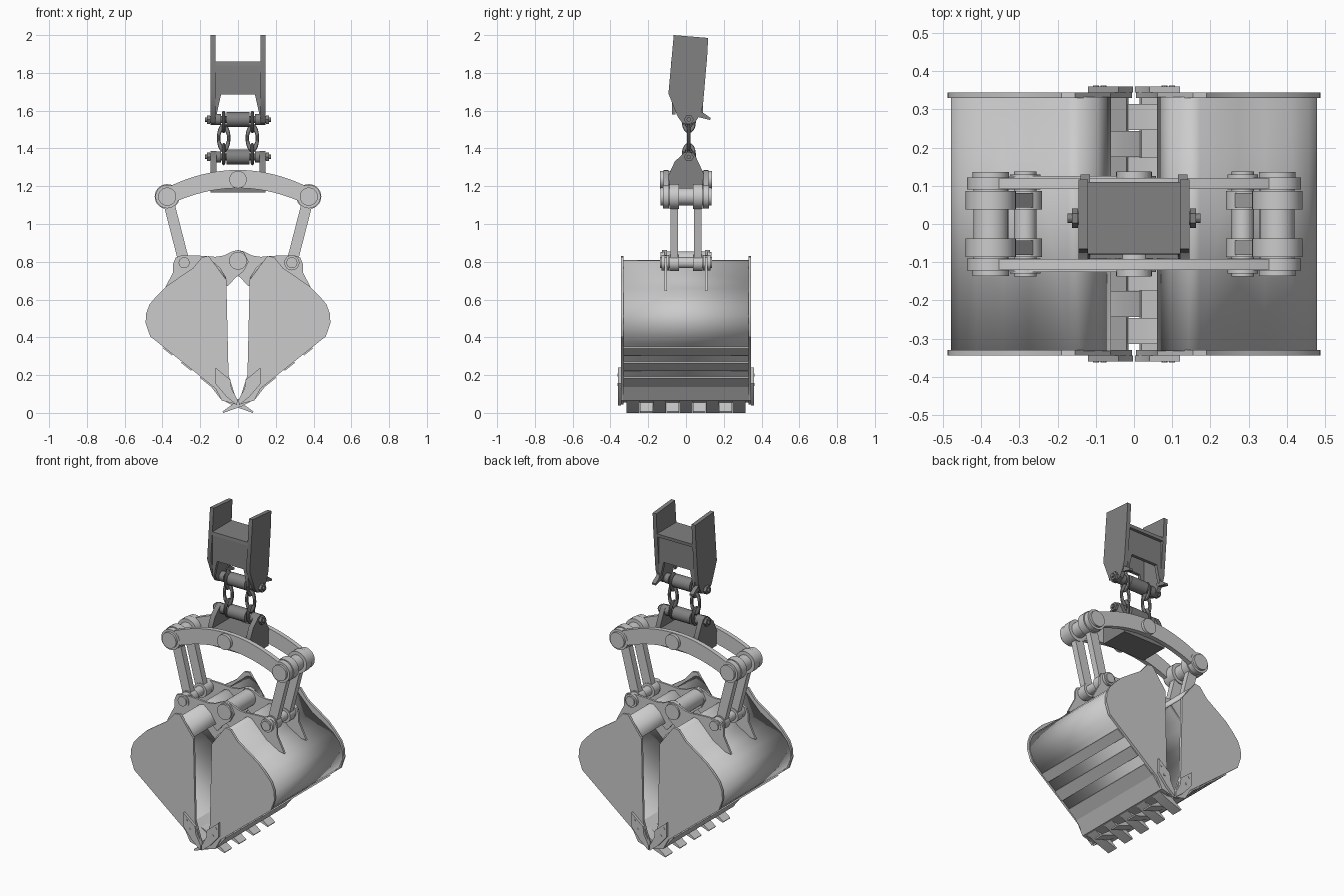
import bpy, bmesh
from math import pi, hypot, cos, sin
from mathutils import Vector

if "Cube" in bpy.data.objects:
    bpy.data.objects.remove(bpy.data.objects["Cube"])

dark = bpy.data.materials.new("dark_steel")
dark.diffuse_color = (0.22, 0.22, 0.22, 1)
dark.use_nodes = True
dark.node_tree.nodes["Principled BSDF"].inputs["Base Color"].default_value = dark.diffuse_color


def finish(name, bm, mat=None):
    bmesh.ops.recalc_face_normals(bm, faces=bm.faces)
    me = bpy.data.meshes.new(name)
    bm.to_mesh(me)
    bm.free()
    ob = bpy.data.objects.new(name, me)
    bpy.context.collection.objects.link(ob)
    if mat:
        me.materials.append(mat)
    return ob


def prism(name, pts, a, b, axis='y', sx=1, mat=None):
    """Extrude a profile (x,z along y / y,z along x) from a to b."""
    bm = bmesh.new()
    def put(p, t):
        return bm.verts.new((sx * p[0], t, p[1]) if axis == 'y' else (t, p[0], p[1]))
    v0, v1 = [put(p, a) for p in pts], [put(p, b) for p in pts]
    bm.faces.new(v0)
    bm.faces.new(v1)
    n = len(pts)
    for i in range(n):
        j = (i + 1) % n
        bm.faces.new((v0[i], v0[j], v1[j], v1[i]))
    return finish(name, bm, mat)


def box(name, x0, x1, y0, y1, z0, z1, mat=None):
    return prism(name, [(x0, z0), (x1, z0), (x1, z1), (x0, z1)], y0, y1, mat=mat)


def cyl(name, u, z, r, a, b, axis='y', mat=None, n=28):
    return prism(name, [(u + r * cos(2 * pi * i / n), z + r * sin(2 * pi * i / n)) for i in range(n)],
                 a, b, axis, mat=mat)


def ring(name, x, y, z, w, h, turn, mat):
    bpy.ops.mesh.primitive_torus_add(location=(x, y, z), rotation=(pi / 2, 0, turn), major_segments=28,
                                     minor_segments=10, major_radius=w, minor_radius=0.009)
    ob = bpy.context.object
    ob.name = name
    ob.scale = (1, h / w, 1)
    ob.data.materials.append(mat)


def strip(name, p, q, thick, a, b, sx):
    """Flat bar between two profile points, thickened downward."""
    d = Vector((q[0] - p[0], q[1] - p[1])).normalized() * thick
    prism(name, [p, q, (q[0] - d.y, q[1] + d.x), (p[0] - d.y, p[1] + d.x)], a, b, sx=sx)


# Upper hanger: two cheek plates with a hollow cross box
cheek = [(-0.065, 2.0), (0.117, 1.985), (0.113, 1.9), (0.09, 1.63), (0.075, 1.58), (0.05, 1.54),
         (0.015, 1.525), (-0.02, 1.535), (-0.045, 1.57), (-0.093, 1.69)]
for s in (-1, 1):
    prism("hanger_cheek", cheek, s * 0.12, s * 0.145, 'x', mat=dark)
    prism("hanger_tab", [(0.05, 1.58), (0.075, 1.6), (0.13, 1.562), (0.128, 1.55), (0.07, 1.565)],
          s * 0.115, s * 0.14, 'x', mat=dark)
prism("hanger_cross_top", [(-0.08, 1.84), (0.108, 1.84), (0.11, 1.86), (-0.078, 1.86)], -0.12, 0.12, 'x', mat=dark)
gusset = [(-0.12, 1.85), (-0.12, 1.58), (-0.113, 1.58), (-0.09, 1.685), (0.09, 1.685), (0.113, 1.58),
          (0.12, 1.58), (0.12, 1.85)]
prism("hanger_front_web", gusset, -0.075, -0.055, mat=dark)
prism("hanger_back_web", gusset, 0.07, 0.09, mat=dark)

# Hanger pins, sleeves and nuts
for z in (1.553, 1.355):
    y = 0.015
    cyl("hanger_pin", y, z, 0.018, -0.16, 0.16, 'x', dark)
    cyl("hanger_sleeve", y, z, 0.039, -0.06, 0.06, 'x', dark)
    for s in (-1, 1):
        cyl("pin_collar", y, z, 0.03, s * 0.09, s * 0.12, 'x', dark)
        cyl("pin_nut", y, z, 0.026, s * 0.147, s * 0.163, 'x', dark, 6)
        cyl("pin_end", y, z, 0.012, s * 0.16, s * 0.174, 'x', dark, 12)

# Chain links
for s in (-1, 1):
    x = s * 0.076
    ring("chain_link_top", x, 0.015, 1.54, 0.028, 0.045, pi / 2, dark)
    ring("chain_link_middle", x, 0.015, 1.455, 0.027, 0.058, 0, dark)
    ring("chain_link_bottom", x, 0.015, 1.37, 0.028, 0.045, pi / 2, dark)

# Lower hanger block with ears
box("swivel_block", -0.145, 0.145, -0.09, 0.09, 1.167, 1.27, dark)
ear = [(-0.09, 1.17), (0.09, 1.17), (0.092, 1.27), (0.055, 1.35), (0.04, 1.375), (0.015, 1.387),
       (-0.01, 1.377), (-0.06, 1.33), (-0.092, 1.26)]
for s in (-1, 1):
    prism("swivel_ear", ear, s * 0.115, s * 0.145, 'x', mat=dark)

# Arched beams
xs = [-0.375 + 0.75 * i / 20 for i in range(21)]
mid = lambda x: 1.238 - 0.66 * x * x
arch = [(x, mid(x) + 0.048) for x in xs] + [(x, mid(x) - 0.048) for x in reversed(xs)]
for s in (-1, 1):
    prism("arch_beam", arch, s * 0.092, s * 0.12)
    cyl("beam_center_boss", 0, 1.235, 0.046, s * 0.08, s * 0.138)
    for sx in (-1, 1):
        cyl("beam_end_eye", sx * 0.375, 1.145, 0.062, s * 0.09, s * 0.122)
        cyl("beam_end_cap", sx * 0.375, 1.145, 0.048, s * 0.12, s * 0.136)

# Hanging links: sleeve, hubs and bars
top, low = Vector((0.375, 1.145)), Vector((0.285, 0.795))
side = Vector((top.y - low.y, low.x - top.x)).normalized() * 0.029
for sx in (-1, 1):
    cyl("link_top_sleeve", sx * top.x, top.y, 0.046, -0.09, 0.09)
    cyl("link_low_pin", sx * low.x, low.y, 0.029, -0.138, 0.138)
    for s in (-1, 1):
        cyl("link_top_hub", sx * top.x, top.y, 0.066, s * 0.038, s * 0.087)
        cyl("link_low_hub", sx * low.x, low.y, 0.044, s * 0.038, s * 0.087)
        prism("link_bar", [top + side, top - side, low - side, low + side], s * 0.043, s * 0.081, sx=sx)

# Centre hinge
cyl("hinge_tube", 0, 0.805, 0.05, -0.1, 0.1)
for s in (-1, 1):
    cyl("hinge_cap", 0, 0.805, 0.047, s * 0.09, s * 0.136)

# Clamshell halves
lug = [(-0.03, 0.852), (0, 0.862), (0.03, 0.855), (0.075, 0.833), (0.12, 0.826), (0.2, 0.832), (0.3, 0.834),
       (0.33, 0.822), (0.343, 0.79), (0.343, 0.745), (0.395, 0.645), (0.33, 0.655), (0.27, 0.69),
       (0.16, 0.79), (0.09, 0.70), (0.055, 0.67), (0.035, 0.69), (0.02, 0.71), (-0.03, 0.75), (-0.057, 0.8)]
shell = [(0.066, 0.71), (0.1, 0.765), (0.145, 0.803), (0.17, 0.797), (0.27, 0.695), (0.34, 0.655), (0.41, 0.612),
         (0.453, 0.565), (0.474, 0.515), (0.474, 0.465), (0.45, 0.41), (0.41, 0.37), (0.1, 0.122), (0.06, 0.09)]
cheek_plate = [(0.155, 0.83), (0.19, 0.825), (0.24, 0.765), (0.30, 0.725), (0.38, 0.67), (0.43, 0.62),
               (0.468, 0.575), (0.487, 0.525), (0.489, 0.475), (0.465, 0.405), (0.12, 0.13), (0.085, 0.065),
               (0.005, 0.045), (0.01, 0.075), (0.05, 0.2), (0.062, 0.705)]
cutter = [(0.12, 0.24), (0.12, 0.155), (0.06, 0.085), (0.005, 0.04), (0.003, 0.07), (0.035, 0.13), (0.04, 0.175)]
tooth = [(0.10, 0.125), (0.035, 0.1), (-0.03, 0.045), (-0.082, 0.007), (-0.078, 0.0), (0.02, 0.035), (0.085, 0.07)]

for sx, tag in ((-1, "left"), (1, "right")):
    # Curved shell
    bm = bmesh.new()
    rows = [[bm.verts.new((sx * x, y, z)) for x, z in shell] for y in (-0.333, 0.333)]
    for i in range(len(shell) - 1):
        bm.faces.new((rows[0][i], rows[0][i + 1], rows[1][i + 1], rows[1][i]))
    ob = finish(tag + "_shell", bm)
    sol = ob.modifiers.new("thickness", 'SOLIDIFY')
    sol.thickness, sol.offset = 0.012, 0
    # Cutting lip and wear strips on the underside
    prism(tag + "_lip", [(0.14, 0.16), (0.02, 0.075), (0.015, 0.055), (0.085, 0.065), (0.15, 0.148)],
          -0.333, 0.333, sx=sx)
    for t0, t1 in ((0.1, 0.3), (0.45, 0.62), (0.78, 0.93)):
        p = [(0.1 + 0.31 * t, 0.122 + 0.248 * t) for t in (t0, t1)]
        strip(tag + "_wear_strip", p[1], p[0], 0.014, -0.33, 0.33, sx)
    # Side plates, side cutters and hinge lugs
    for s in (-1, 1):
        prism(tag + "_side_plate", cheek_plate, s * 0.33, s * 0.345, sx=sx)
        prism(tag + "_side_cutter", cutter, s * 0.344, s * 0.36, sx=sx)
        for bx, bz in ((0.08, 0.15), (0.1, 0.2)):
            cyl(tag + "_cutter_bolt", sx * bx, bz, 0.008, s * 0.36, s * 0.363, n=8)
        inner = 0.1 if sx > 0 else 0.113
        prism(tag + "_hinge_lug", lug, s * inner, s * (inner + 0.013), sx=sx)
        cyl(tag + "_lug_boss", sx * 0.285, 0.795, 0.04, s * 0.09, s * 0.13)
    # Interlocking teeth
    count = 5 if sx > 0 else 4
    for k in range(count):
        y = (k - (count - 1) / 2) * 0.14
        prism(tag + "_tooth", tooth, y - 0.034, y + 0.034, sx=sx)

# Smooth round parts, keep hard edges
bpy.ops.object.select_all(action='SELECT')
bpy.context.view_layer.objects.active = bpy.context.selected_objects[0]
bpy.ops.object.shade_smooth_by_angle()
